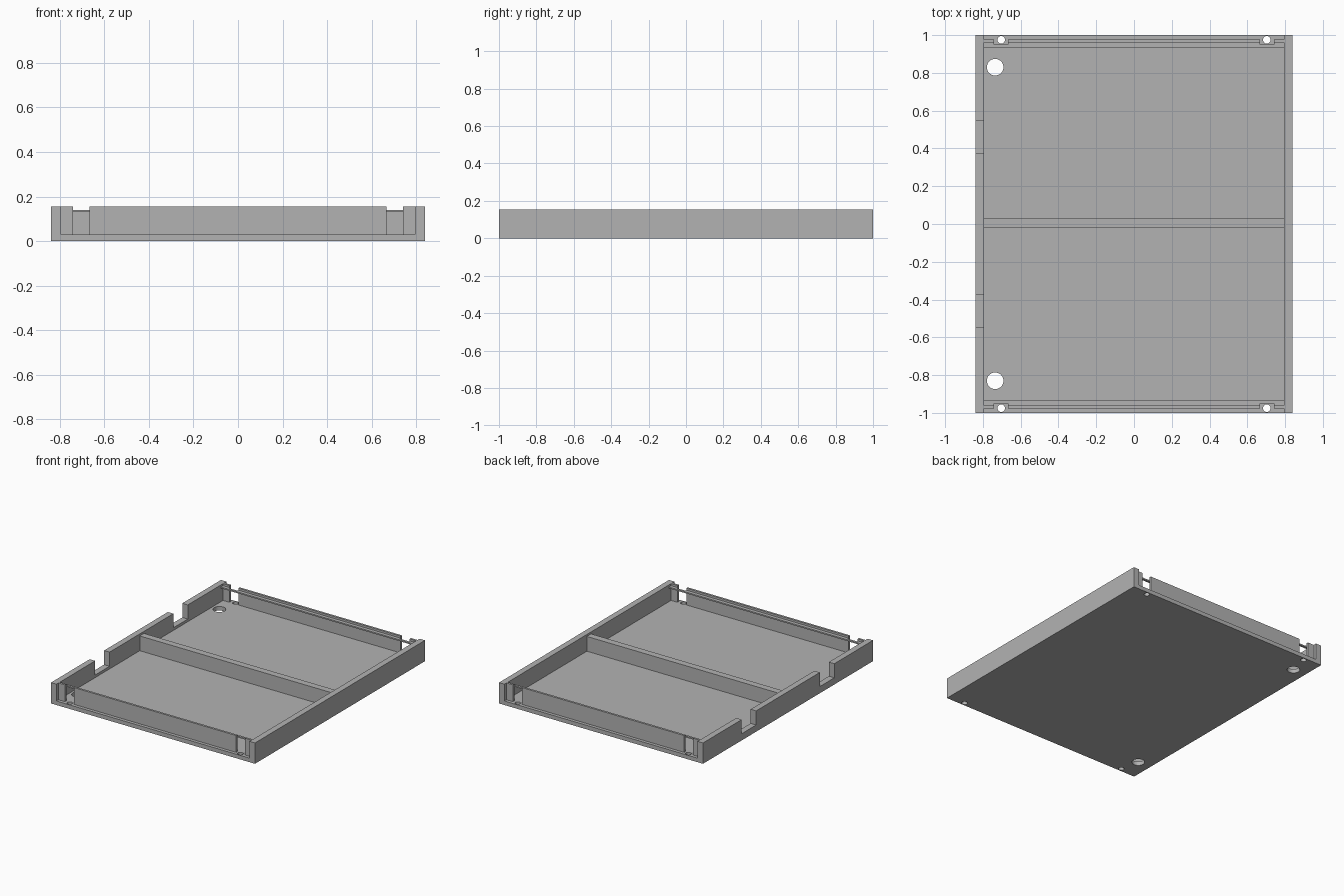
import bpy

default = bpy.data.objects.get("Cube")
if default:
    bpy.data.objects.remove(default, do_unlink=True)

grey = bpy.data.materials.new("plain grey")
grey.use_nodes = True
colour = (0.45, 0.45, 0.45, 1)
grey.diffuse_color = colour
grey.node_tree.nodes["Principled BSDF"].inputs["Base Color"].default_value = colour


def box(name, x, y, z):
    """Box from three (low, high) ranges."""
    spans = (x, y, z)
    bpy.ops.mesh.primitive_cube_add(size=1, location=[sum(s) / 2 for s in spans])
    obj = bpy.context.object
    obj.name = name
    obj.scale = [max(s) - min(s) for s in spans]
    bpy.ops.object.transform_apply(location=False, rotation=False, scale=True)
    obj.data.materials.append(grey)
    return obj


def cut(target, cutter):
    """Subtract a cutter and bake the result."""
    cutter.hide_render = True
    mod = target.modifiers.new("cut", "BOOLEAN")
    mod.operation = "DIFFERENCE"
    mod.solver = "EXACT"
    mod.object = cutter
    bpy.context.view_layer.objects.active = target
    bpy.ops.object.modifier_apply(modifier=mod.name)
    bpy.data.objects.remove(cutter, do_unlink=True)


def drill(target, x, y, radius):
    bpy.ops.mesh.primitive_cylinder_add(vertices=32, radius=radius, depth=0.2, location=(x, y, 0))
    cut(target, bpy.context.object)


W, IN = 0.84, 0.795      # outer and inner half width
FLOOR, TOP = 0.03, 0.155

# Floor plate with cable holes and screw holes
floor = box("floor", (-W, W), (-1, 1), (0, FLOOR))
for side in (-1, 1):
    drill(floor, -0.735, side * 0.83, 0.044)
    for x in (-0.703, 0.703):
        drill(floor, x, side * 0.975, 0.02)

# Long side walls, one with two notches
box("plain_side_wall", (IN, W), (-1, 1), (FLOOR, TOP))
notched = box("notched_side_wall", (-W, -IN), (-1, 1), (FLOOR, TOP))
for side in (-1, 1):
    cut(notched, box("notch", (-0.9, -0.7), (side * 0.375, side * 0.545), (0.05, 0.3)))

# Middle divider
box("divider", (-IN, IN), (-0.02, 0.03), (FLOOR, 0.14))

# Both ends: panel, corner posts and a thin rail behind them
for side, end in ((-1, "front"), (1, "back")):
    skin = (side * 0.96, side * 0.976)
    box(end + "_panel", (-0.668, 0.668), skin, (FLOOR, TOP))
    rail = box(end + "_rail", (-IN, IN), (side * 0.934, side * 0.96), (0.13, 0.14))
    for flip in (-1, 1):
        box(end + "_post", (flip * 0.742, flip * IN), skin, (FLOOR, TOP))
        cut(rail, box("relief", (flip * 0.668, flip * 0.742),
                      (side * 0.95, side * 0.99), (0.1, 0.2)))
